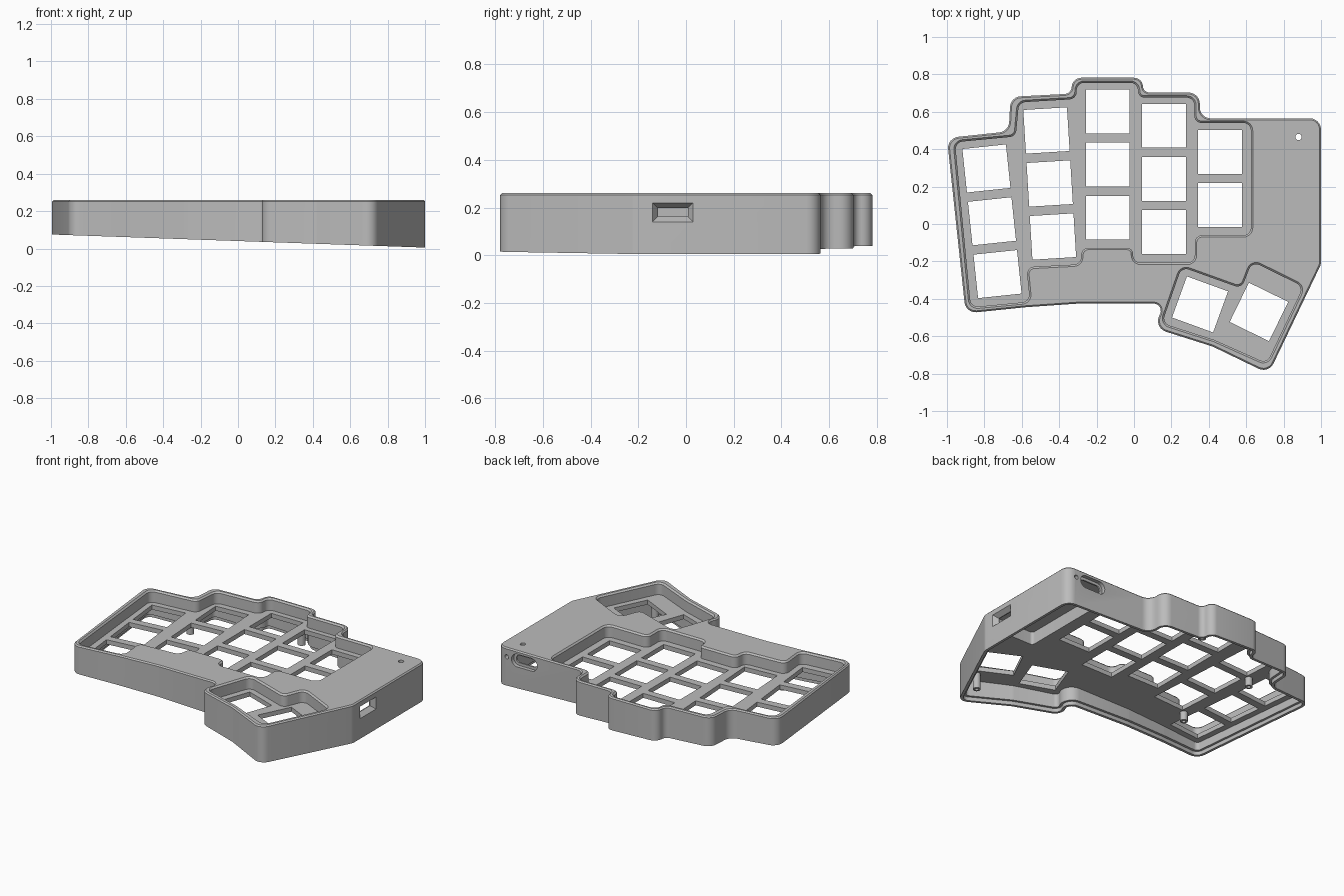
import bpy, bmesh, math
from mathutils import Matrix, Vector

if "Cube" in bpy.data.objects:
    bpy.data.objects.remove(bpy.data.objects["Cube"])

grey = bpy.data.materials.new("plain grey")
grey.use_nodes = True
grey.diffuse_color = (0.5, 0.5, 0.5, 1)
grey.node_tree.nodes["Principled BSDF"].inputs["Base Color"].default_value = (0.5, 0.5, 0.5, 1)

TOP, PLATE_TOP, PLATE_LOW = 0.26, 0.18, 0.15


def tilt(x, lift=0.0):
    """Height of the sloping underside."""
    return 0.04 - 0.035 * x + lift


def rounded(points, radius, inset, steps=6):
    """Counter-clockwise outline, moved inwards by inset, with rounded corners."""
    pts = [Vector(p) for p in points]
    if sum(a.x * b.y - b.x * a.y for a, b in zip(pts, pts[1:] + pts[:1])) < 0:
        pts.reverse()
    out = []
    for i, p in enumerate(pts):
        before, after = p - pts[i - 1], pts[(i + 1) % len(pts)] - p
        d1, d2 = before.normalized(), after.normalized()
        n1, n2 = Vector((-d1.y, d1.x)), Vector((-d2.y, d2.x))
        q = p + (n1 + n2) * inset / (1 + n1.dot(n2))
        turn = math.atan2(d1.x * d2.y - d1.y * d2.x, d1.dot(d2))
        if radius == 0:
            out.append(q)
            continue
        side = 1 if turn > 0 else -1
        half = math.tan(abs(turn) / 2)
        share = 0.56 if turn > 0 else 0.42
        r = min(radius, share * min(before.length, after.length) / max(half, 0.01))
        r = max(r - side * inset, 0.003)
        start = q - d1 * r * half
        centre = start + n1 * side * r
        for k in range(steps + 1):
            spin = Matrix.Rotation(turn * k / steps, 2)
            out.append(centre + spin @ (start - centre))
    return out


def loft(name, points, radius, levels, matrix=None):
    """Closed solid through (inset, height) levels; a height may depend on x."""
    bm = bmesh.new()
    rings = []
    for inset, z in levels:
        rings.append([bm.verts.new((p.x, p.y, z(p.x) if callable(z) else z))
                      for p in rounded(points, radius, inset)])
    for low, high in zip(rings, rings[1:]):
        for i in range(len(low)):
            bm.faces.new((low[i - 1], low[i], high[i], high[i - 1]))
    bm.faces.new(rings[0][::-1])
    bm.faces.new(rings[-1])
    bmesh.ops.recalc_face_normals(bm, faces=bm.faces)
    if matrix:
        bm.transform(matrix)
    mesh = bpy.data.meshes.new(name)
    bm.to_mesh(mesh)
    bm.free()
    obj = bpy.data.objects.new(name, mesh)
    bpy.context.collection.objects.link(obj)
    return obj


def cut(target, cutter):
    """Subtract the cutter and discard it."""
    mod = target.modifiers.new("cut", 'BOOLEAN')
    mod.operation, mod.solver, mod.object = 'DIFFERENCE', 'EXACT', cutter
    graph = bpy.context.evaluated_depsgraph_get()
    mesh = bpy.data.meshes.new_from_object(target.evaluated_get(graph))
    target.modifiers.clear()
    target.data = mesh
    bpy.data.objects.remove(cutter)


def rect(w, h):
    return [(-w / 2, -h / 2), (w / 2, -h / 2), (w / 2, h / 2), (-w / 2, h / 2)]


def circle(r, n=20):
    return [(r * math.cos(math.tau * k / n), r * math.sin(math.tau * k / n)) for k in range(n)]


def finish(obj):
    obj.data.materials.clear()
    obj.data.materials.append(grey)
    bpy.ops.object.select_all(action='DESELECT')
    obj.select_set(True)
    bpy.context.view_layer.objects.active = obj
    bpy.ops.object.shade_smooth_by_angle(angle=math.radians(30))


# Case shell
case_outline = [(-1, .46), (-.67, .495), (-.66, .68), (-.335, .697), (-.33, .782), (.045, .782),
                (.05, .703), (.352, .703), (.352, .565), (1, .565), (1, -.215), (.72, -.8),
                (.42, -.655), (.105, -.555), (.165, -.425), (-.29, -.425), (-.58, -.445),
                (-.9, -.478)]
case = loft("case", case_outline, .06, [(0, tilt), (0, TOP - .008), (.008, TOP)])

# Hollow underside with a rebate for a base plate
cut(case, loft("hollow", case_outline, .06,
               [(.018, -.2), (.018, lambda x: tilt(x, .025)),
                (.034, lambda x: tilt(x, .025)), (.034, PLATE_LOW)]))

# Controller pocket
cut(case, loft("controller_pocket", [(.66, -.17), (.964, -.17), (.964, .53), (.66, .53)], .02,
               [(0, .1), (0, .235)]))

# Recesses around the finger and thumb keys
finger_outline = [(-.957, .437), (-.632, .468), (-.615, .65), (-.308, .668), (-.305, .755),
                  (.02, .755), (.022, .676), (.322, .676), (.322, .54), (.625, .54),
                  (.625, -.06), (.325, -.06), (.325, -.207), (-.005, -.207), (-.005, -.127),
                  (-.28, -.127), (-.285, -.215), (-.575, -.23), (-.557, -.415), (-.872, -.445)]
thumb_outline = [(.15, -.53), (.255, -.23), (.575, -.345), (.632, -.2), (.905, -.335),
                 (.71, -.745), (.43, -.62)]
for outline in (finger_outline, thumb_outline):
    cut(case, loft("recess", outline, .04,
                   [(0, PLATE_TOP), (0, TOP - .01), (-.01, TOP), (-.01, TOP + .1)]))

# Switch openings: x, y, angle of the top key, number of keys downwards
columns = [(-.789, .297, 6, 3), (-.468, .5, 3.5, 3), (-.14, .602, 0, 3),
           (.16, .525, 0, 3), (.46, .385, 0, 2), (.353, -.43, -20, 1), (.668, -.47, -26, 1)]
for x, y, angle, count in columns:
    for k in range(count):
        place = (Matrix.Translation((x, y, 0)) @ Matrix.Rotation(math.radians(angle), 4, 'Z')
                 @ Matrix.Translation((0, -.284 * k, 0)))
        cut(case, loft("switch_opening", rect(.234, .234), 0,
                       [(0, .1), (0, .22)], place))

# Flared port in the right wall
to_side = Matrix(((0, 0, 1, .97), (1, 0, 0, -.055), (0, 1, 0, .18), (0, 0, 0, 1)))
cut(case, loft("side_port", rect(.17, .08), 0,
               [(.022, -.05), (.022, 0), (0, .03), (0, .06)], to_side))

# Oval port and small hole in the back wall
to_back = Matrix(((0, 1, 0, .8), (0, 0, 1, .54), (1, 0, 0, .195), (0, 0, 0, 1)))
cut(case, loft("back_port", rect(.085, .19), .042,
               [(.018, -.05), (.018, 0), (0, 0), (0, .06)], to_back))
cut(case, loft("back_hole", circle(.014), 0, [(0, -.05), (0, .06)],
               Matrix.Translation((.13, 0, .005)) @ to_back))

# Hole in the deck
cut(case, loft("deck_hole", circle(.017), 0, [(0, .1), (0, .3)],
               Matrix.Translation((.88, .465, 0))))
finish(case)

# Screw posts under the plate
for i, (x, y) in enumerate([(.69, -.66), (-.605, .36), (-.57, -.21), (.012, .655)]):
    place = Matrix.Translation((x, y, 0))
    post = loft("screw_post_%d" % (i + 1), circle(.024), 0,
                [(0, tilt(x, .03)), (0, PLATE_LOW + .005)], place)
    cut(post, loft("post_bore", circle(.012), 0, [(0, -.1), (0, PLATE_LOW - .01)], place))
    finish(post)
